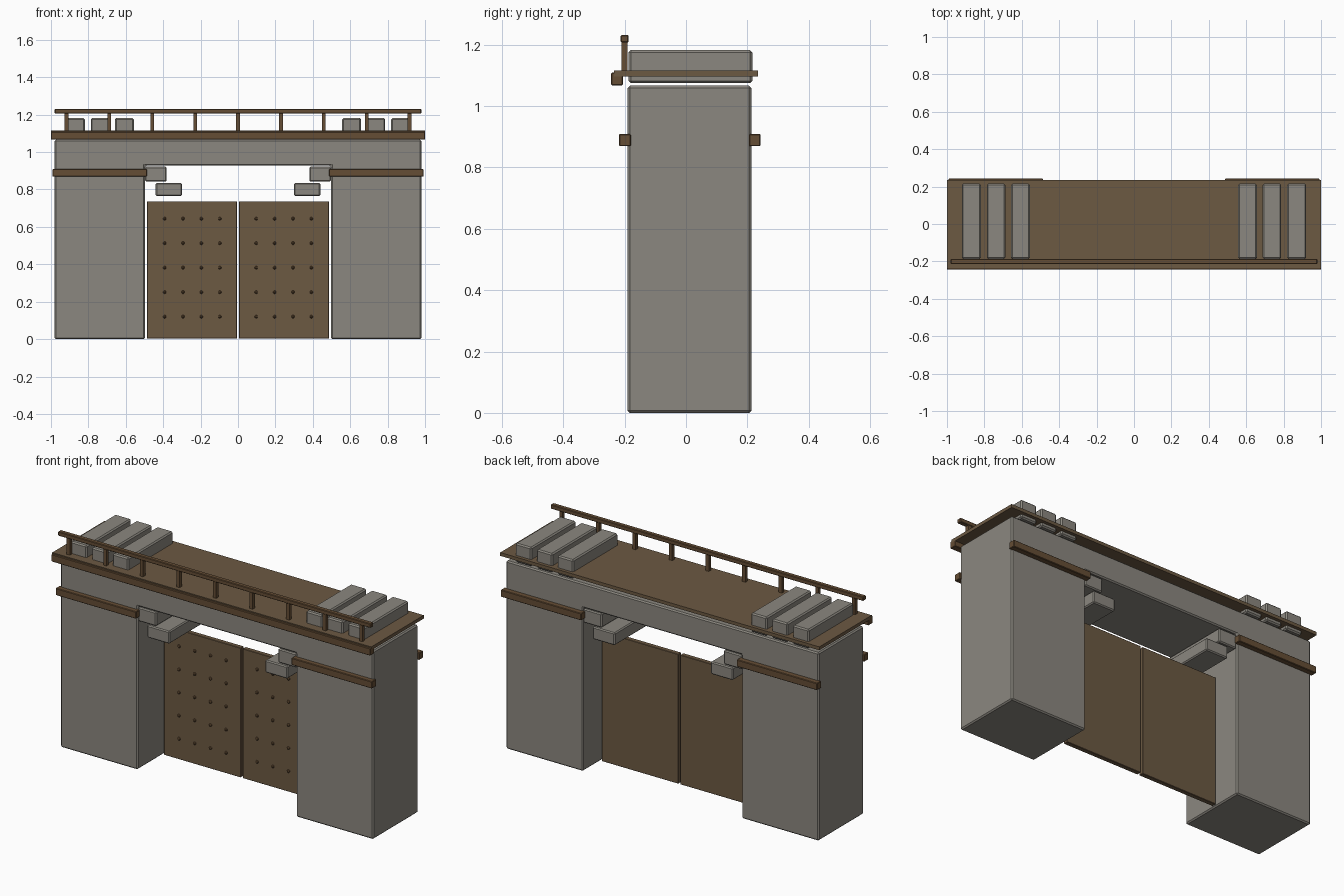
import bpy, bmesh
from mathutils import Matrix

if "Cube" in bpy.data.objects:
    bpy.data.objects.remove(bpy.data.objects["Cube"])


def material(name, rgb):
    m = bpy.data.materials.new(name)
    m.diffuse_color = (*rgb, 1)
    m.use_nodes = True
    m.node_tree.nodes["Principled BSDF"].inputs["Base Color"].default_value = m.diffuse_color
    return m


STONE = material("stone", (0.26, 0.245, 0.215))
PLANK = material("plank_wood", (0.15, 0.1, 0.055))
BEAM = material("beam_wood", (0.13, 0.075, 0.035))


def finish(name, bm, mat, bevel=0):
    bmesh.ops.recalc_face_normals(bm, faces=bm.faces)
    me = bpy.data.meshes.new(name)
    bm.to_mesh(me)
    bm.free()
    me.materials.append(mat)
    ob = bpy.data.objects.new(name, me)
    bpy.context.collection.objects.link(ob)
    if bevel:
        mod = ob.modifiers.new("bevel", "BEVEL")
        mod.width = bevel
        mod.segments = 1
    return ob


def box(name, xs, ys, zs, mat, bevel=0.003):
    bm = bmesh.new()
    size = [b - a for a, b in (xs, ys, zs)]
    mid = [(a + b) / 2 for a, b in (xs, ys, zs)]
    bmesh.ops.create_cube(bm, size=1, matrix=Matrix.Translation(mid) @ Matrix.Diagonal((*size, 1)))
    return finish(name, bm, mat, bevel)


def span(side, a, b):
    return tuple(sorted((side * a, side * b)))


# Stone gate wall: two piers and lintel as one extruded profile
y0, y1 = -0.19, 0.213
profile = [(-0.98, 0), (-0.497, 0), (-0.497, 0.927), (0.497, 0.927),
           (0.497, 0), (0.98, 0), (0.98, 1.066), (-0.98, 1.066)]
bm = bmesh.new()
face = bm.faces.new([bm.verts.new((x, y0, z)) for x, z in profile])
ext = bmesh.ops.extrude_face_region(bm, geom=[face])
moved = [g for g in ext["geom"] if isinstance(g, bmesh.types.BMVert)]
bmesh.ops.translate(bm, verts=moved, vec=(0, y1 - y0, 0))
finish("gate_wall", bm, STONE, 0.007)

# Walkway deck and front edge beam
box("walkway_deck", (-1, 1), (-0.235, 0.235), (1.096, 1.115), PLANK, 0)
box("deck_front_beam", (-1, 1), (-0.244, -0.206), (1.067, 1.109), BEAM)

# Railing
box("hand_rail", (-0.98, 0.98), (-0.213, -0.187), (1.207, 1.231), BEAM)
for i in range(9):
    x = -0.917 + i * 0.2293
    box("rail_post", (x - 0.01, x + 0.01), (-0.21, -0.19), (1.11, 1.21), BEAM, 0)

for s in (-1, 1):
    # Parapet blocks
    for a, b in ((0.557, 0.657), (0.688, 0.787), (0.819, 0.92)):
        box("parapet_block", span(s, a, b), (-0.187, 0.216), (1.075, 1.182), STONE, 0.007)
    # Stepped corbels in the opening
    box("upper_corbel", span(s, 0.382, 0.497), (-0.187, 0.21), (0.842, 0.922), STONE, 0.006)
    box("lower_corbel", span(s, 0.3, 0.44), (-0.187, 0.21), (0.764, 0.835), STONE, 0.006)
    # Timber bands on front and back of each pier
    for ys in ((-0.218, -0.18), (0.206, 0.243)):
        box("timber_band", span(s, 0.487, 0.992), ys, (0.869, 0.909), BEAM)
    # Door leaf
    box("door_leaf", span(s, 0.006, 0.487), (0.033, 0.06), (0.003, 0.737), PLANK, 0.002)
    # Door studs
    bm = bmesh.new()
    for c in range(4):
        for r in range(5):
            pos = (s * (0.097 + c * 0.0985), 0.033, 0.12 + r * 0.131)
            bmesh.ops.create_uvsphere(bm, u_segments=8, v_segments=5, radius=0.009,
                                      matrix=Matrix.Translation(pos))
    finish("door_studs", bm, BEAM)
